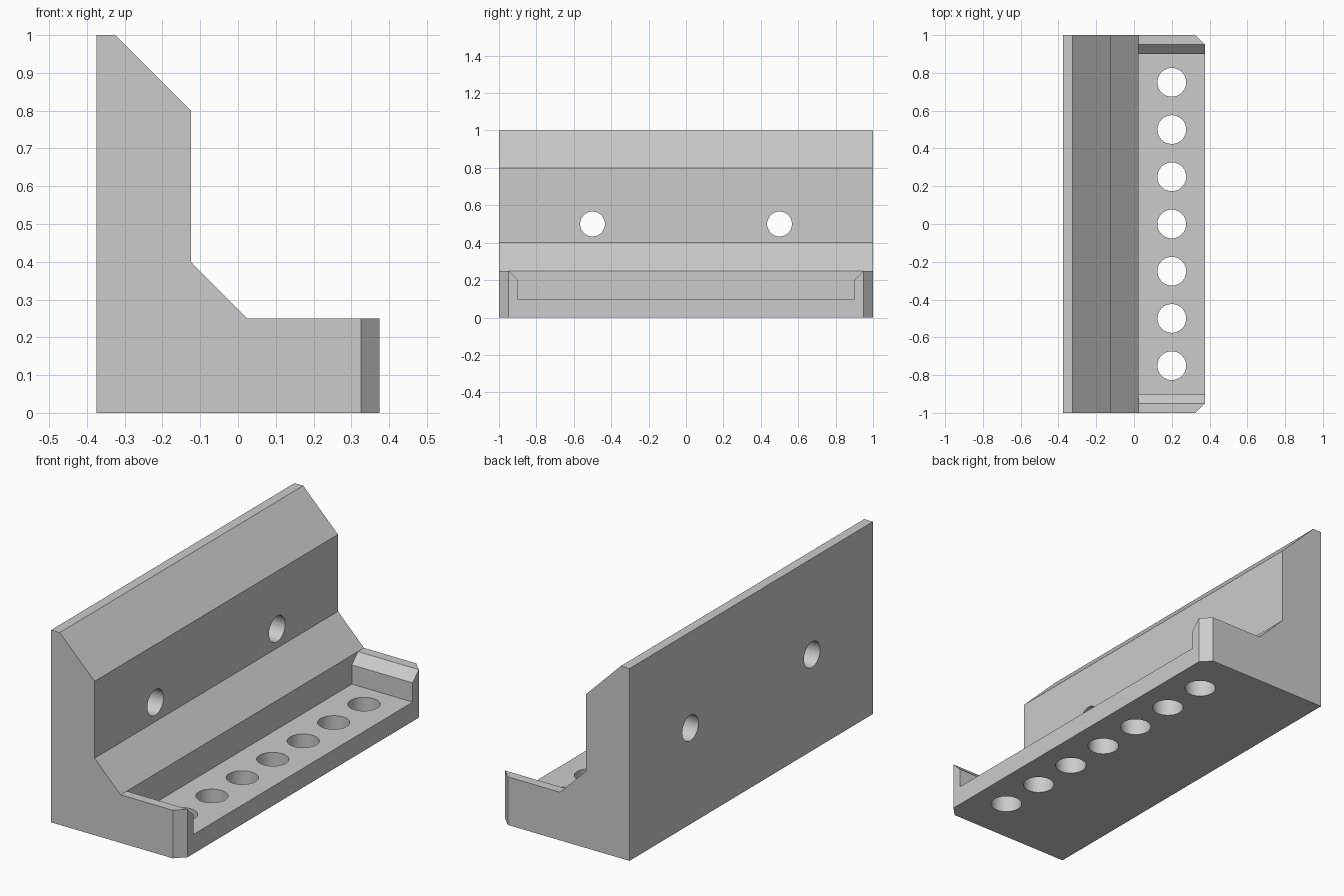
import bpy, bmesh, math
from mathutils import Vector

if "Cube" in bpy.data.objects:
    bpy.data.objects.remove(bpy.data.objects["Cube"])

grey = bpy.data.materials.new("light grey")
grey.diffuse_color = (0.6, 0.6, 0.6, 1)
grey.use_nodes = True
grey.node_tree.nodes["Principled BSDF"].inputs["Base Color"].default_value = grey.diffuse_color


def prism(name, outline, sweep):
    """Extrude a closed planar outline along the sweep vector."""
    bm = bmesh.new()
    face = bm.faces.new([bm.verts.new(p) for p in outline])
    res = bmesh.ops.extrude_face_region(bm, geom=[face], use_keep_orig=True)
    verts = [g for g in res["geom"] if isinstance(g, bmesh.types.BMVert)]
    bmesh.ops.translate(bm, verts=verts, vec=Vector(sweep))
    bmesh.ops.recalc_face_normals(bm, faces=bm.faces)
    mesh = bpy.data.meshes.new(name)
    bm.to_mesh(mesh)
    bm.free()
    mesh.materials.append(grey)
    obj = bpy.data.objects.new(name, mesh)
    bpy.context.collection.objects.link(obj)
    return obj


def drill(name, radius, location, rotation=(0, 0, 0)):
    bpy.ops.mesh.primitive_cylinder_add(vertices=64, radius=radius, depth=1.5,
                                        location=location, rotation=rotation)
    obj = bpy.context.object
    obj.name = name
    obj.data.materials.append(grey)
    return obj


# L-shaped body: back plate, sloped fillet and base ledge
profile = [(-.375, 0), (.375, 0), (.375, .25), (.025, .25),
           (-.125, .4), (-.125, .8), (-.325, 1), (-.375, 1)]
body = prism("wall_bracket", [(x, -1, z) for x, z in profile], (0, 2, 0))

# Chamfer the two upright corners of the ledge
bm = bmesh.new()
bm.from_mesh(body.data)
corners = [e for e in bm.edges if all(v.co.x > .37 for v in e.verts)
           and abs(e.verts[0].co.z - e.verts[1].co.z) > .1]
bmesh.ops.bevel(bm, geom=corners, offset=.05, segments=1, affect='EDGES')
bm.to_mesh(body.data)
bm.free()

# Open-fronted tray pocket with flared ends
pocket = [(-.9, .1), (.9, .1), (.9, .2), (1, .3), (-1, .3), (-.9, .2)]
cutters = [prism("pocket_cutter", [(.025, y, z) for y, z in pocket], (.5, 0, 0))]

# Row of holes through the tray floor
for i in range(-3, 4):
    cutters.append(drill("tray_hole_cutter", .076, (.2, i * .25, 0)))

# Two mounting holes through the back plate
for y in (-.5, .5):
    cutters.append(drill("mount_hole_cutter", .0665, (0, y, .5), (0, math.pi / 2, 0)))

# Cut everything, then discard the cutters
bpy.ops.object.select_all(action='DESELECT')
bpy.context.view_layer.objects.active = body
body.select_set(True)
for cutter in cutters:
    mod = body.modifiers.new("cut", 'BOOLEAN')
    mod.operation = 'DIFFERENCE'
    mod.solver = 'EXACT'
    mod.object = cutter
    bpy.ops.object.modifier_apply(modifier=mod.name)
    bpy.data.objects.remove(cutter, do_unlink=True)

bpy.ops.object.shade_smooth_by_angle(angle=math.radians(25))
